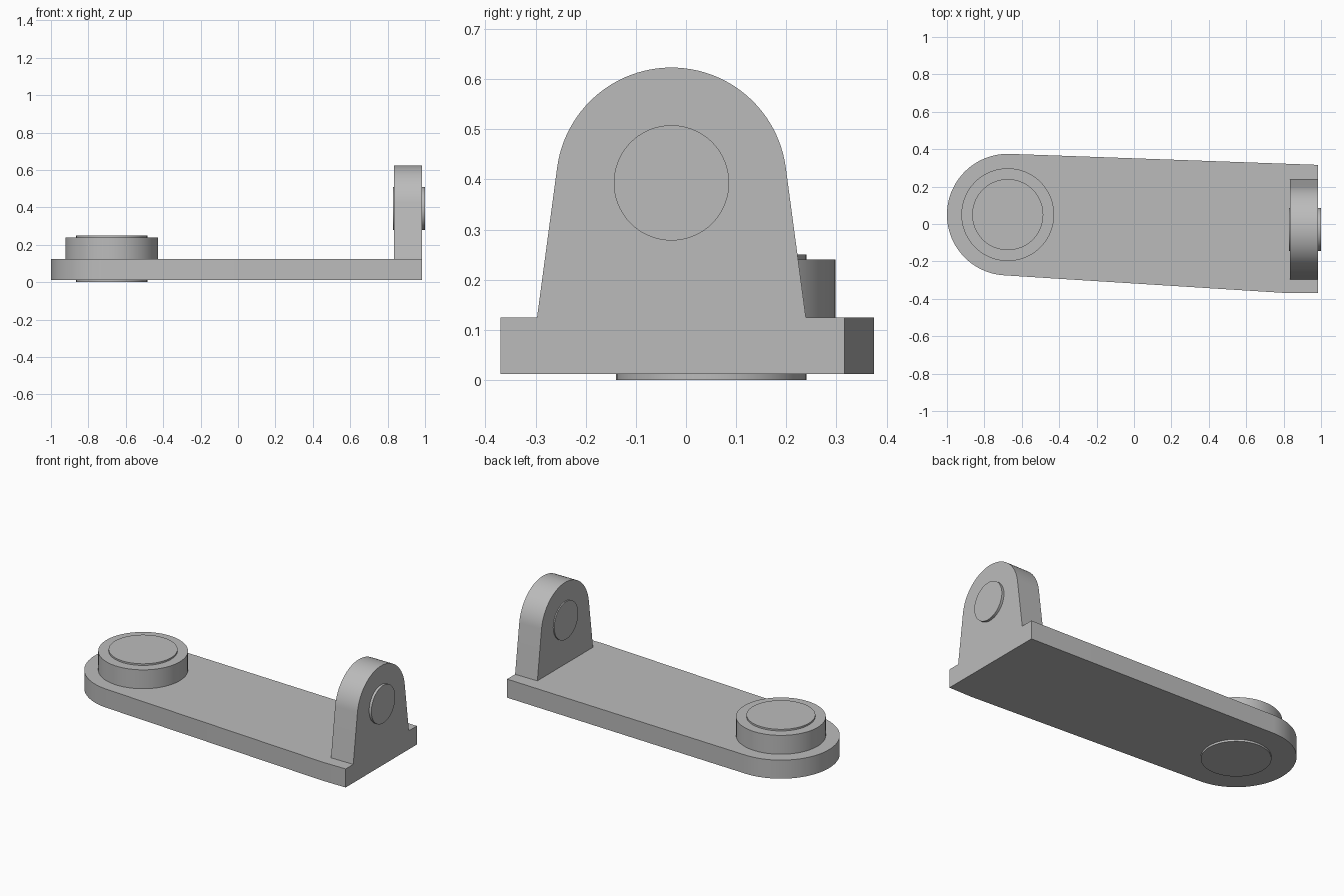
import bpy, bmesh, math
from mathutils import Vector

if "Cube" in bpy.data.objects:
    bpy.data.objects.remove(bpy.data.objects["Cube"])

grey = bpy.data.materials.new("plain grey")
grey.diffuse_color = (0.5, 0.5, 0.5, 1)
grey.use_nodes = True
grey.node_tree.nodes["Principled BSDF"].inputs["Base Color"].default_value = grey.diffuse_color


def tangent_angle(c, r, p, side):
    """Angle on the circle where the line from point p touches it."""
    dx, dy = p[0] - c[0], p[1] - c[1]
    return math.atan2(dy, dx) + side * math.acos(r / math.hypot(dx, dy))


def arc(c, r, a0, a1, n):
    return [(c[0] + r * math.cos(a0 + (a1 - a0) * i / n),
             c[1] + r * math.sin(a0 + (a1 - a0) * i / n)) for i in range(n + 1)]


def extrude(name, profile, lo, hi, axis="z"):
    """Solid from a 2D profile: (x, y) along z, or (y, z) along x."""
    place = (lambda p, h: (p[0], p[1], h)) if axis == "z" else (lambda p, h: (h, p[0], p[1]))
    bm = bmesh.new()
    face = bm.faces.new([bm.verts.new(place(p, lo)) for p in profile])
    out = bmesh.ops.extrude_face_region(bm, geom=[face])
    move = Vector((0, 0, hi - lo)) if axis == "z" else Vector((hi - lo, 0, 0))
    bmesh.ops.translate(bm, vec=move, verts=[v for v in out["geom"] if isinstance(v, bmesh.types.BMVert)])
    bmesh.ops.recalc_face_normals(bm, faces=bm.faces)
    mesh = bpy.data.meshes.new(name)
    bm.to_mesh(mesh)
    bm.free()
    mesh.materials.append(grey)
    obj = bpy.data.objects.new(name, mesh)
    bpy.context.collection.objects.link(obj)
    bpy.ops.object.select_all(action="DESELECT")
    obj.select_set(True)
    bpy.context.view_layer.objects.active = obj
    bpy.ops.object.shade_smooth_by_angle(angle=math.radians(25))


def disc(name, c, r, lo, hi, axis="z"):
    extrude(name, arc(c, r, 0, math.tau, 72)[:-1], lo, hi, axis)


# Tapered base plate, rounded at one end
hub, hub_r = (-0.675, 0.05), 0.325
back, front = (0.985, 0.316), (0.83, -0.37)
a0 = tangent_angle(hub, hub_r, back, 1)
a1 = tangent_angle(hub, hub_r, front, -1) + math.tau
extrude("base_plate", arc(hub, hub_r, a0, a1, 48) + [front, (0.985, -0.37), back], 0.012, 0.125)

# Raised boss with a pin through it and the plate
disc("boss", hub, 0.248, 0.125, 0.24)
disc("vertical_pin", hub, 0.19, 0.0, 0.25)

# Upright lug with a rounded top
eye, eye_r = (-0.029, 0.393), 0.23
right, left = (0.239, 0.125), (-0.297, 0.125)
b0 = tangent_angle(eye, eye_r, right, 1)
b1 = tangent_angle(eye, eye_r, left, -1)
extrude("upright_lug", arc(eye, eye_r, b0, b1 % math.tau, 48) + [left, right], 0.835, 0.985, "x")

# Pin through the lug
disc("lug_pin", eye, 0.115, 0.828, 1.0, "x")
